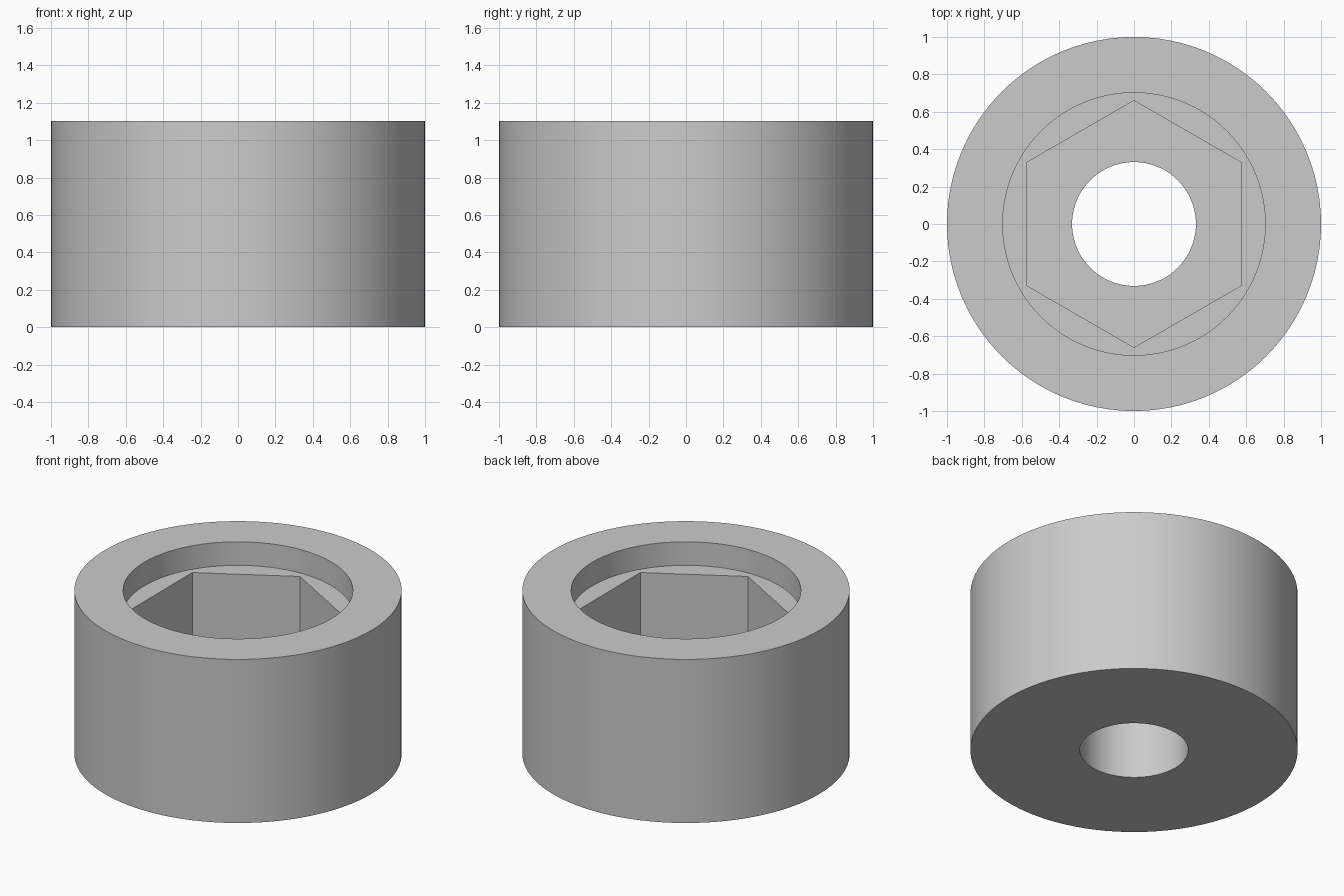
import bpy, bmesh, math

if "Cube" in bpy.data.objects:
    bpy.data.objects.remove(bpy.data.objects["Cube"])

SEG = 96  # multiple of 12 so samples land on the hexagon corners


def circle(r):
    return lambda a: r


def hexagon(corner_r):
    # radius of a hexagon with corners on +y and -y
    apothem = corner_r * math.cos(math.pi / 6)

    def radius(a):
        off = (a + math.pi / 6) % (math.pi / 3) - math.pi / 6
        return apothem / math.cos(off)
    return radius


# Closed section: outer wall, rim, counterbore, hex pocket, through hole
section = [
    (circle(1.0), 0.0),
    (circle(1.0), 1.103),
    (circle(0.702), 1.103),
    (circle(0.702), 0.944),
    (hexagon(0.66), 0.944),
    (hexagon(0.66), 0.45),
    (circle(0.331), 0.45),
    (circle(0.331), 0.0),
]

bm = bmesh.new()
rings = []
for radius, z in section:
    ring = []
    for i in range(SEG):
        a = 2 * math.pi * i / SEG
        r = radius(a)
        ring.append(bm.verts.new((r * math.cos(a), r * math.sin(a), z)))
    rings.append(ring)

# Join each ring to the next, the last one back to the first
for k, low in enumerate(rings):
    high = rings[(k + 1) % len(rings)]
    for i in range(SEG):
        j = (i + 1) % SEG
        bm.faces.new((low[i], low[j], high[j], high[i]))
bmesh.ops.recalc_face_normals(bm, faces=bm.faces)

mesh = bpy.data.meshes.new("hex_socket_spacer")
bm.to_mesh(mesh)
bm.free()
spacer = bpy.data.objects.new("hex_socket_spacer", mesh)
bpy.context.collection.objects.link(spacer)

grey = bpy.data.materials.new("light grey")
grey.diffuse_color = (0.6, 0.6, 0.6, 1)
grey.use_nodes = True
grey.node_tree.nodes["Principled BSDF"].inputs["Base Color"].default_value = grey.diffuse_color
mesh.materials.append(grey)

# Smooth round walls, sharp rims and hexagon corners
bpy.context.view_layer.objects.active = spacer
spacer.select_set(True)
bpy.ops.object.shade_smooth_by_angle(angle=math.radians(30))
